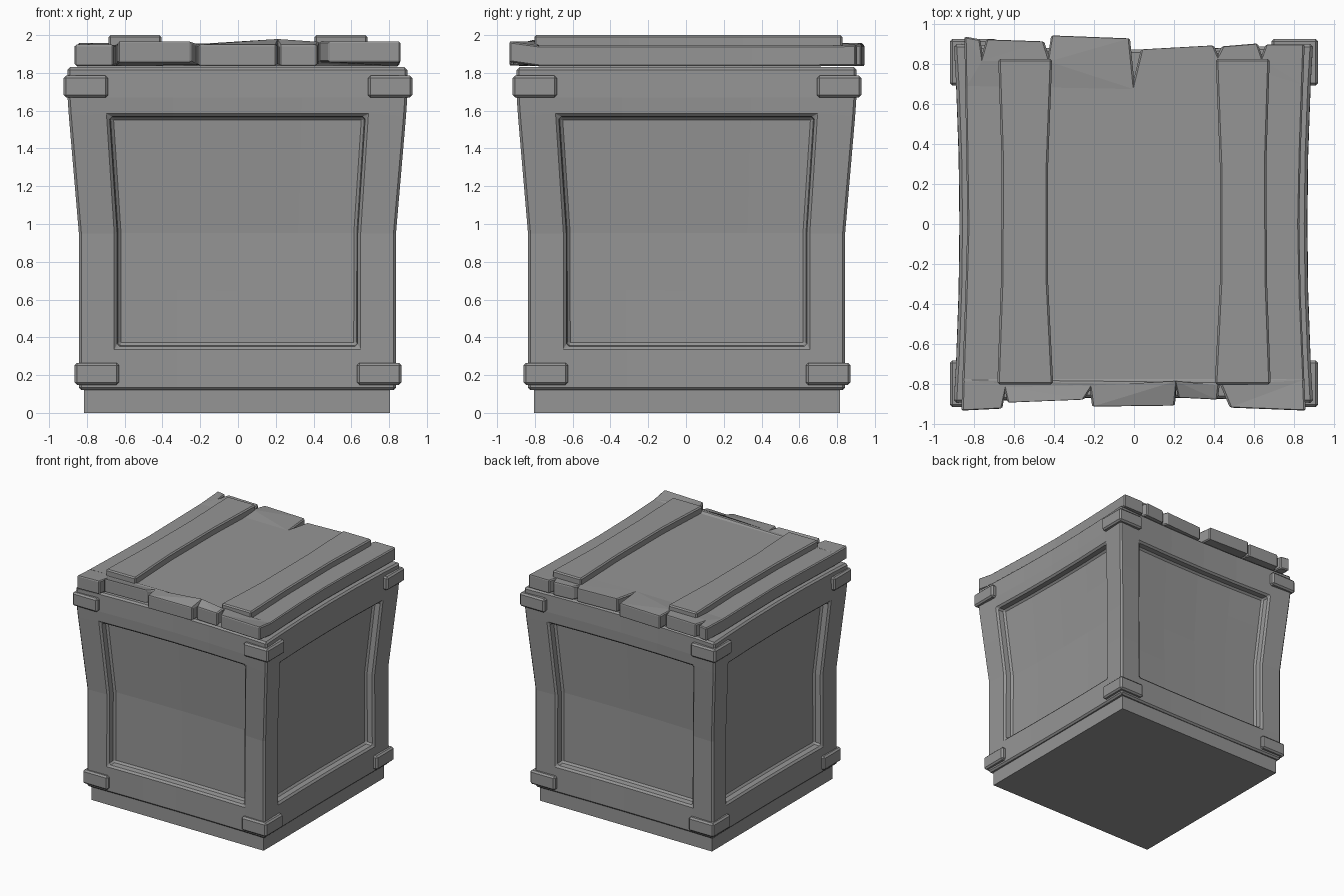
import bpy, bmesh, math
from mathutils import Vector

if "Cube" in bpy.data.objects:
    bpy.data.objects.remove(bpy.data.objects["Cube"], do_unlink=True)

grey = bpy.data.materials.new("plain grey")
grey.use_nodes = True
grey.diffuse_color = (0.3, 0.3, 0.3, 1)
grey.node_tree.nodes["Principled BSDF"].inputs["Base Color"].default_value = grey.diffuse_color


def finish(bm, name, bevel=0.0):
    """Turn a bmesh into a named, coloured object with softened edges."""
    bmesh.ops.recalc_face_normals(bm, faces=bm.faces)
    mesh = bpy.data.meshes.new(name)
    bm.to_mesh(mesh)
    bm.free()
    obj = bpy.data.objects.new(name, mesh)
    bpy.context.collection.objects.link(obj)
    mesh.materials.append(grey)
    if bevel:
        mod = obj.modifiers.new("bevel", "BEVEL")
        mod.width = bevel
        mod.segments = 1
        mod.limit_method = "ANGLE"
        mod.angle_limit = math.radians(40)
    return obj


def box(name, low, high, bevel=0.0):
    bm = bmesh.new()
    bmesh.ops.create_cube(bm, size=1)
    low, high = Vector(low), Vector(high)
    for v in bm.verts:
        v.co = (low + high) / 2 + v.co * (high - low)
    return finish(bm, name, bevel)


def slab(outline, bottom, top):
    """Extrude a flat outline between two heights."""
    bm = bmesh.new()
    face = bm.faces.new([bm.verts.new((x, y, bottom)) for x, y in outline])
    grown = bmesh.ops.extrude_face_region(bm, geom=[face])["geom"]
    for v in grown:
        if isinstance(v, bmesh.types.BMVert):
            v.co.z = top
    return bm


# Plinth under the crate
box("plinth", (-0.815, -0.805, 0), (0.805, 0.815, 0.2))

# Body: flared upward, with sides bowed inward and a sunken panel on each
LEVELS = [0.12, 0.35, 0.65, 0.95, 1.3, 1.57, 1.67, 1.83]
COLUMNS = [-1, -0.76, -0.38, 0, 0.38, 0.76, 1]


def half_width(z):
    return 0.84 + 0.06 * min(1, max(0, (z - 0.95) / 0.7))


def side_point(turn, t, z):
    w = half_width(z)
    bow = (0.008 + 0.012 * z) * (1 - t * t)
    x, y = t * w, bow - w
    for _ in range(turn):
        x, y = -y, x
    return (x - 0.003, y + 0.003, z)


body = bmesh.new()
panels = []
for turn in range(4):
    grid = [[body.verts.new(side_point(turn, t, z)) for t in COLUMNS] for z in LEVELS]
    for r in range(len(LEVELS) - 1):
        for c in range(len(COLUMNS) - 1):
            f = body.faces.new((grid[r][c], grid[r][c + 1], grid[r + 1][c + 1], grid[r + 1][c]))
            if 0 < c < len(COLUMNS) - 2 and 0 < r < len(LEVELS) - 3:
                panels.append(f)
bmesh.ops.remove_doubles(body, verts=body.verts, dist=0.0005)
bmesh.ops.holes_fill(body, edges=[e for e in body.edges if e.is_boundary], sides=0)
bmesh.ops.recalc_face_normals(body, faces=body.faces)
bmesh.ops.inset_region(body, faces=panels, thickness=0.01, depth=-0.07, use_even_offset=True)
finish(body, "crate_body", 0.014)

# Corner brackets, top and bottom
for level, reach, z0, z1 in (("upper", 0.923, 1.67, 1.785), ("lower", 0.865, 0.148, 0.265)):
    for sx, side in ((1, "left"), (-1, "right")):
        for sy, end in ((-1, "front"), (1, "back")):
            xs = sorted((sx * reach, sx * (reach - 0.235)))
            ys = sorted((sy * reach, sy * (reach - 0.235)))
            box(f"{level}_{end}_{side}_bracket", (xs[0], ys[0] + 0.005, z0),
                (xs[1], ys[1] + 0.005, z1), 0.013)

# Lid with split, uneven plank ends
back_edge = [(-0.85, 0.94), (-0.77, 0.925), (-0.76, 0.855), (-0.74, 0.925), (-0.45, 0.915),
             (-0.43, 0.85), (-0.415, 0.945), (-0.02, 0.93), (0, 0.73), (0.035, 0.875),
             (0.4, 0.895), (0.42, 0.85), (0.44, 0.89), (0.62, 0.905), (0.64, 0.845),
             (0.66, 0.9), (0.855, 0.9)]
right_edge = [(0.835, 0.35), (0.828, 0), (0.835, -0.35)]
front_edge = [(0.86, -0.935), (0.48, -0.92), (0.43, -0.8), (0.42, -0.88), (0.22, -0.87),
              (0.212, -0.825), (0.205, -0.91), (-0.21, -0.915), (-0.22, -0.83), (-0.25, -0.88),
              (-0.635, -0.895), (-0.645, -0.84), (-0.66, -0.925), (-0.865, -0.935)]
left_edge = [(-0.845, -0.35), (-0.835, 0), (-0.84, 0.35)]
lid = slab(back_edge + right_edge + front_edge + left_edge, 1.835, 1.945)
for y in (-0.78, 0.7):
    bmesh.ops.bisect_plane(lid, geom=lid.verts[:] + lid.edges[:] + lid.faces[:],
                           plane_co=(0, y, 0), plane_no=(0, 1, 0))
for v in lid.verts:
    if v.co.y < -0.79:
        lifted = -0.64 < v.co.x < -0.23 or v.co.x > 0.43
        v.co.z += 0.022 if lifted else 0.004
    elif v.co.y > 0.72:
        v.co.z += 0.012 if v.co.x < -0.43 else 0.002
bmesh.ops.triangulate(lid, faces=[f for f in lid.faces if len(f.verts) > 4])
finish(lid, "lid", 0.008)

# Two battens on the lid, slimmer in the middle
for s, side in ((1, "left"), (-1, "right")):
    outline = [(s * 0.685, -0.803), (s * 0.667, -0.3), (s * 0.663, 0.3), (s * 0.68, 0.828),
               (s * 0.41, 0.828), (s * 0.43, 0.3), (s * 0.43, -0.3), (s * 0.405, -0.803)]
    finish(slab(outline, 1.92, 2.0), side + "_batten", 0.01)
